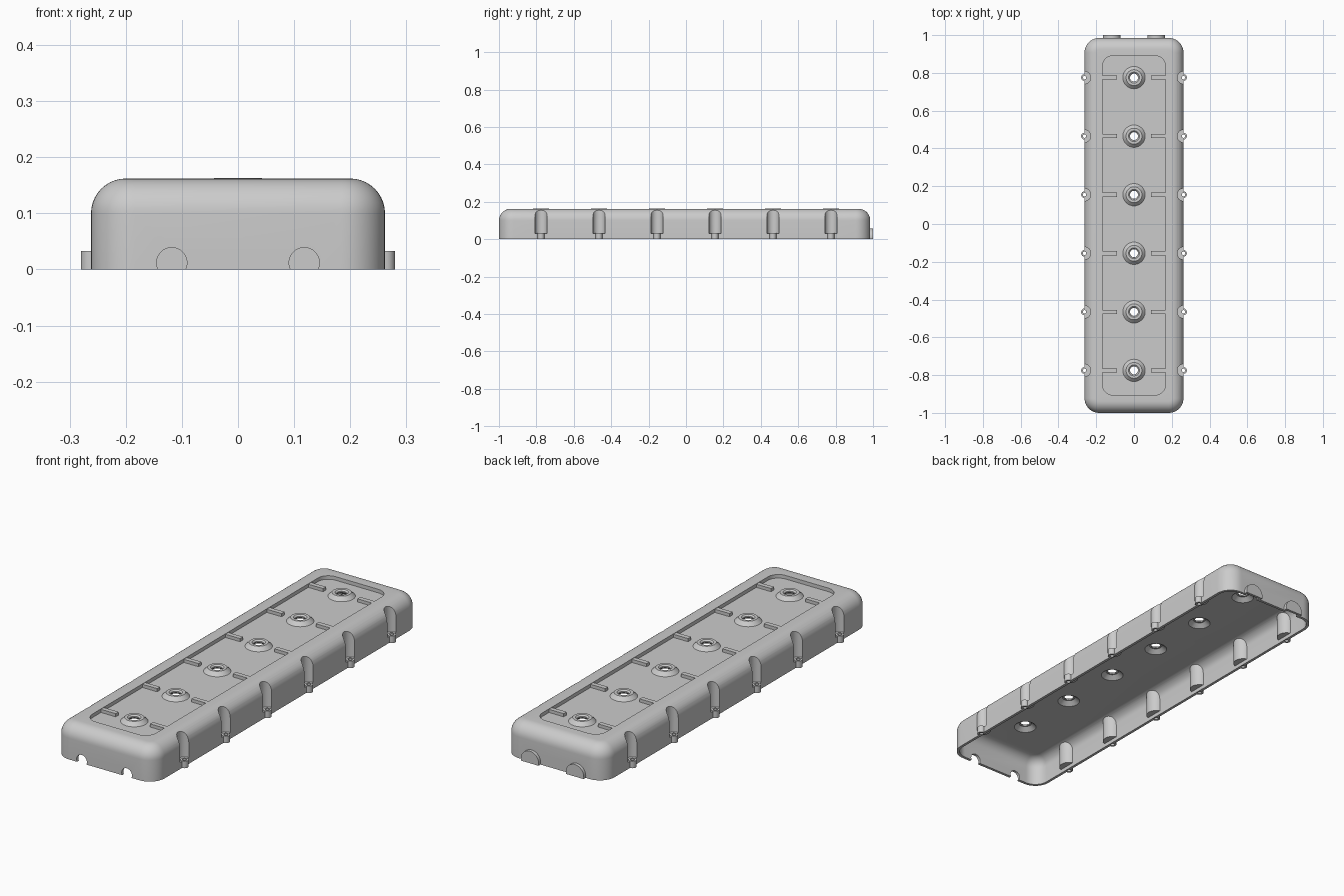
import bpy, bmesh
from math import sin, cos, pi
from mathutils import Matrix

if "Cube" in bpy.data.objects:
    bpy.data.objects.remove(bpy.data.objects["Cube"])

BOLT_Y = [-0.775, -0.465, -0.155, 0.155, 0.465, 0.775]
YC = -0.0075           # body centre, the rear discs fill the rest of the length


def finish(bm, name):
    bmesh.ops.recalc_face_normals(bm, faces=bm.faces)
    me = bpy.data.meshes.new(name)
    bm.to_mesh(me)
    bm.free()
    ob = bpy.data.objects.new(name, me)
    bpy.context.collection.objects.link(ob)
    return ob


def ring(hx, hy, r, z, n=10):
    pts = []
    for k, (sx, sy) in enumerate([(1, 1), (-1, 1), (-1, -1), (1, -1)]):
        for i in range(n + 1):
            a = (k + i / n) * pi / 2
            pts.append((sx * (hx - r) + r * cos(a), YC + sy * (hy - r) + r * sin(a), z))
    return pts


def loft(name, rings):
    bm = bmesh.new()
    loops = [[bm.verts.new(p) for p in r] for r in rings]
    for a, b in zip(loops, loops[1:]):
        for i in range(len(a)):
            j = (i + 1) % len(a)
            bm.faces.new((a[i], a[j], b[j], b[i]))
    bm.faces.new(loops[0])
    bm.faces.new(loops[-1])
    return finish(bm, name)


def dome(hx, hy, r, top, fillet, steps=10):
    """Rounded-rectangle wall rising into a filleted top edge."""
    rings = [ring(hx, hy, r, -0.02)]
    for i in range(steps + 1):
        a = i / steps * pi / 2
        d = fillet * (1 - cos(a))
        rings.append(ring(hx - d, hy - d, r - d, top - fillet + fillet * sin(a)))
    return rings


def cones(name, items, segs=32):
    """items: (x, y, z0, z1, r0, r1), upright."""
    bm = bmesh.new()
    for x, y, z0, z1, r0, r1 in items:
        bmesh.ops.create_cone(bm, cap_ends=True, segments=segs, radius1=r0, radius2=r1,
                              depth=z1 - z0, matrix=Matrix.Translation((x, y, (z0 + z1) / 2)))
    return finish(bm, name)


def discs(name, y0, y1, r, z):
    """Pair of discs facing along y."""
    bm = bmesh.new()
    for x in (-0.118, 0.118):
        m = Matrix.Translation((x, (y0 + y1) / 2, z)) @ Matrix.Rotation(pi / 2, 4, 'X')
        bmesh.ops.create_cone(bm, cap_ends=True, segments=40, radius1=r, radius2=r,
                              depth=abs(y1 - y0), matrix=m)
    return finish(bm, name)


def boxes(name, items):
    """items: (centre, size)."""
    bm = bmesh.new()
    for c, s in items:
        bmesh.ops.create_cube(bm, size=1, matrix=Matrix.Translation(c) @ Matrix.Diagonal((*s, 1)))
    return finish(bm, name)


def combine(target, other, op):
    m = target.modifiers.new(op, 'BOOLEAN')
    m.operation, m.object, m.solver = op, other, 'EXACT'
    bpy.context.view_layer.objects.active = target
    bpy.ops.object.modifier_apply(modifier=m.name)
    bpy.data.objects.remove(other)


SIDES = [(s * 0.262, y) for s in (-1, 1) for y in BOLT_Y]

# outer body with the sunken top panel
cover = loft("cover_shell", dome(0.262, 0.9925, 0.078, 0.162, 0.062)
             + [ring(0.167, 0.898, 0.055, 0.162), ring(0.167, 0.898, 0.055, 0.145)])

# bolt bosses, ribs, side posts and rear discs
combine(cover, cones("boss", [(0, y, 0.14, 0.163, 0.064, 0.042) for y in BOLT_Y], 40), 'UNION')
combine(cover, boxes("rib", [((s * 0.131, y, 0.149), (0.082, 0.022, 0.022))
                             for s in (-1, 1) for y in BOLT_Y]), 'UNION')
combine(cover, discs("rear_disc", 0.95, 1.0, 0.047, 0.010), 'UNION')

# hollow inside, leaving bumps behind the side pockets
cavity = loft("cavity", dome(0.249, 0.9795, 0.066, 0.133, 0.05))
combine(cavity, cones("pocket_wall", [(x, y, 0.018, 0.2, 0.044, 0.044) for x, y in SIDES]), 'DIFFERENCE')
combine(cavity, cones("boss_hollow", [(0, y, 0.12, 0.151, 0.066, 0.028) for y in BOLT_Y], 40), 'UNION')
combine(cavity, discs("disc_hollow", 0.93, 0.988, 0.036, 0.010), 'UNION')

# side pockets, then posts standing in them
combine(cover, cones("pocket", [(x, y, 0.03, 0.25, 0.033, 0.033) for x, y in SIDES]), 'DIFFERENCE')
combine(cover, cones("post", [(x, y, -0.015, 0.033, 0.018, 0.018) for x, y in SIDES], 24), 'UNION')
combine(cover, cavity, 'DIFFERENCE')

# bolt holes with countersinks, post holes, front notches
combine(cover, cones("bolt_hole", [(0, y, 0.1, 0.2, 0.021, 0.021) for y in BOLT_Y]), 'DIFFERENCE')
combine(cover, cones("countersink", [(0, y, 0.157, 0.17, 0.022, 0.037) for y in BOLT_Y]), 'DIFFERENCE')
combine(cover, cones("post_hole", [(x, y, -0.05, 0.1, 0.009, 0.009) for x, y in SIDES], 16), 'DIFFERENCE')
combine(cover, discs("front_notch", -1.05, -0.95, 0.027, 0.012), 'DIFFERENCE')

# trim everything flat at the base
combine(cover, boxes("base_trim", [((0, 0, -0.1), (2, 3, 0.2))]), 'DIFFERENCE')

bpy.ops.object.select_all(action='DESELECT')
cover.select_set(True)
bpy.context.view_layer.objects.active = cover
bpy.ops.object.shade_smooth_by_angle(angle=0.5)
